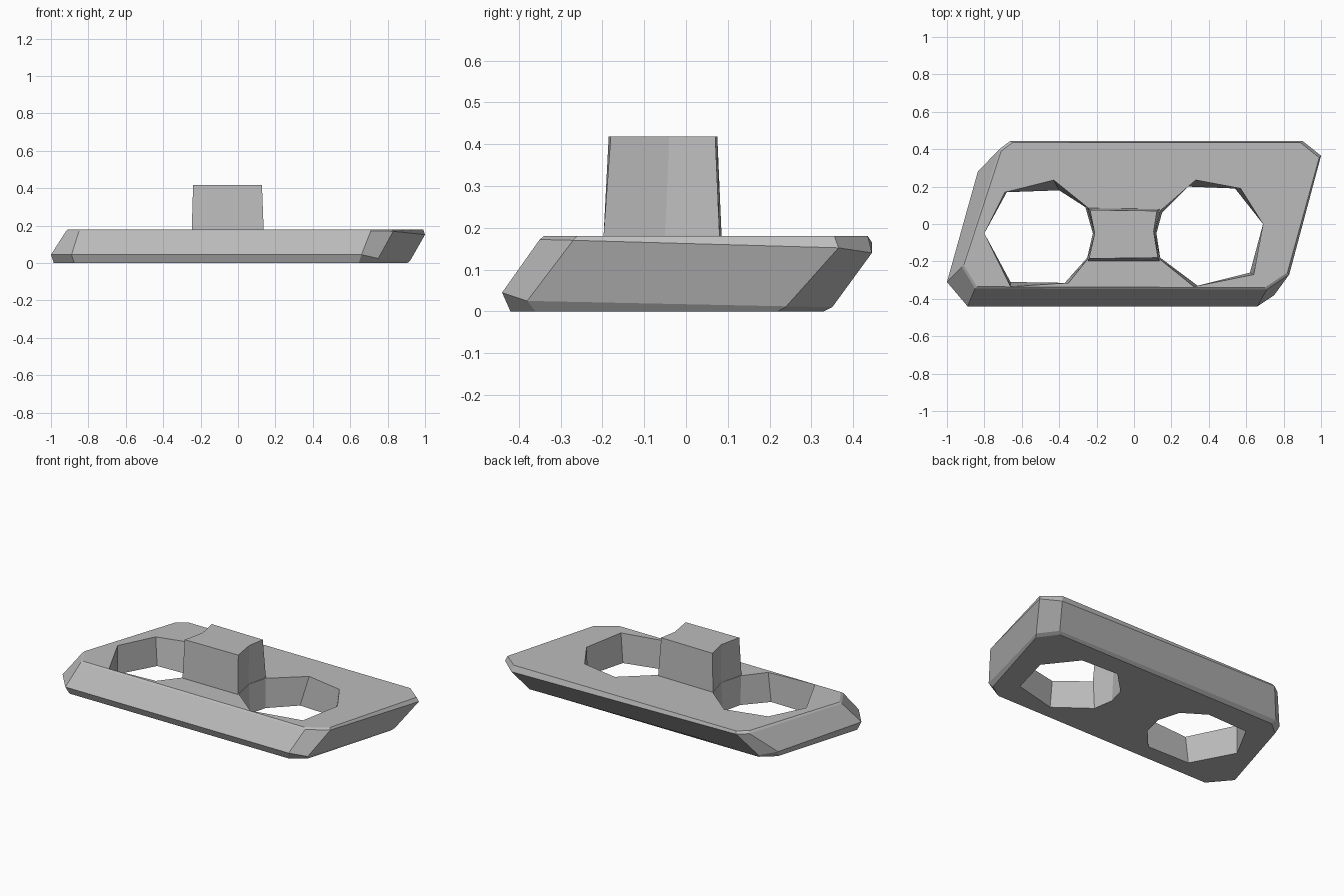
import bpy
import bmesh

default_cube = bpy.data.objects.get("Cube")
if default_cube:
    bpy.data.objects.remove(default_cube, do_unlink=True)

grey = bpy.data.materials.new("plain grey")
grey.use_nodes = True
grey.diffuse_color = (0.5, 0.5, 0.5, 1)
grey.node_tree.nodes["Principled BSDF"].inputs["Base Color"].default_value = grey.diffuse_color


def loft(name, rings):
    """Join rings of equal point count into a closed flat-shaded solid."""
    bm = bmesh.new()
    loops = [[bm.verts.new(point) for point in ring] for ring in rings]
    count = len(loops[0])
    for low, high in zip(loops, loops[1:]):
        for i in range(count):
            j = (i + 1) % count
            bm.faces.new((low[i], low[j], high[j], high[i]))
    bm.faces.new(loops[0][::-1])
    bm.faces.new(loops[-1])
    bmesh.ops.recalc_face_normals(bm, faces=bm.faces)
    mesh = bpy.data.meshes.new(name)
    bm.to_mesh(mesh)
    bm.free()
    mesh.materials.append(grey)
    obj = bpy.data.objects.new(name, mesh)
    bpy.context.collection.objects.link(obj)
    return obj


def level(outline, z):
    return [(x, y, z) for x, y in outline]


def inset(ring, z, dx, dy):
    """Flat cap outline, pulled in towards the centre by dx and dy."""
    return [(x - (dx if x > 0 else -dx), y - (dy if y > 0 else -dy), z)
            for x, y, _ in ring]


# Leaning base slab, chamfered along its lower and upper rims
lower_rim = [(-1, -.31, .045), (-.89, -.44, .045), (.66, -.44, .045), (.75, -.38, .025),
             (.92, .24, .012), (.84, .35, .01), (-.75, .35, .02), (-.835, .28, .04)]
upper_rim = [(-.92, -.23, .17), (-.85, -.345, .172), (.71, -.35, .172), (.83, -.27, .17),
             (1, .365, .152), (.9, .445, .14), (-.66, .445, .165), (-.72, .4, .168)]
base_slab = loft("base_slab", [inset(lower_rim, 0, .015, .02), lower_rim, upper_rim,
                               inset(upper_rim, .18, .01, .01)])

# Two faceted openings, each slightly narrower underneath
left_top = [(.11, -.05), (.14, .07), (.33, .235), (.57, .19),
            (.69, 0), (.64, -.27), (.32, -.335), (.14, -.19)]
left_low = [(.12, -.05), (.15, .06), (.29, .2), (.54, .19),
            (.69, 0), (.62, -.26), (.34, -.33), (.14, -.18)]
right_top = [(-.21, -.05), (-.25, .09), (-.43, .235), (-.69, .17),
             (-.8, -.05), (-.66, -.335), (-.35, -.315), (-.25, -.19)]
right_low = [(-.22, -.05), (-.26, .09), (-.4, .18), (-.68, .17),
             (-.8, -.05), (-.66, -.31), (-.37, -.315), (-.25, -.18)]

for side, low, high in (("left", left_low, left_top), ("right", right_low, right_top)):
    cutter = loft(side + "_opening_cutter",
                  [level(low, -.1), level(low, 0), level(high, .18), level(high, .3)])
    cutter.hide_render = True
    cut = base_slab.modifiers.new(side + "_opening", "BOOLEAN")
    cut.operation = "DIFFERENCE"
    cut.solver = "EXACT"
    cut.object = cutter
    bpy.context.view_layer.objects.active = base_slab
    bpy.ops.object.modifier_apply(modifier=cut.name)
    bpy.data.objects.remove(cutter, do_unlink=True)

# Tapered centre post with pinched sides, rising from the bridge
post_foot = [(-.247, -.197), (.137, -.197), (.108, -.05), (.137, .08), (-.247, .085), (-.208, -.05)]
post_head = [(-.24, -.185), (.128, -.18), (.105, -.04), (.123, .07), (-.235, .075), (-.21, -.05)]
loft("centre_post", [level(post_foot, .1), level(post_foot, .185), level(post_head, .418)])
